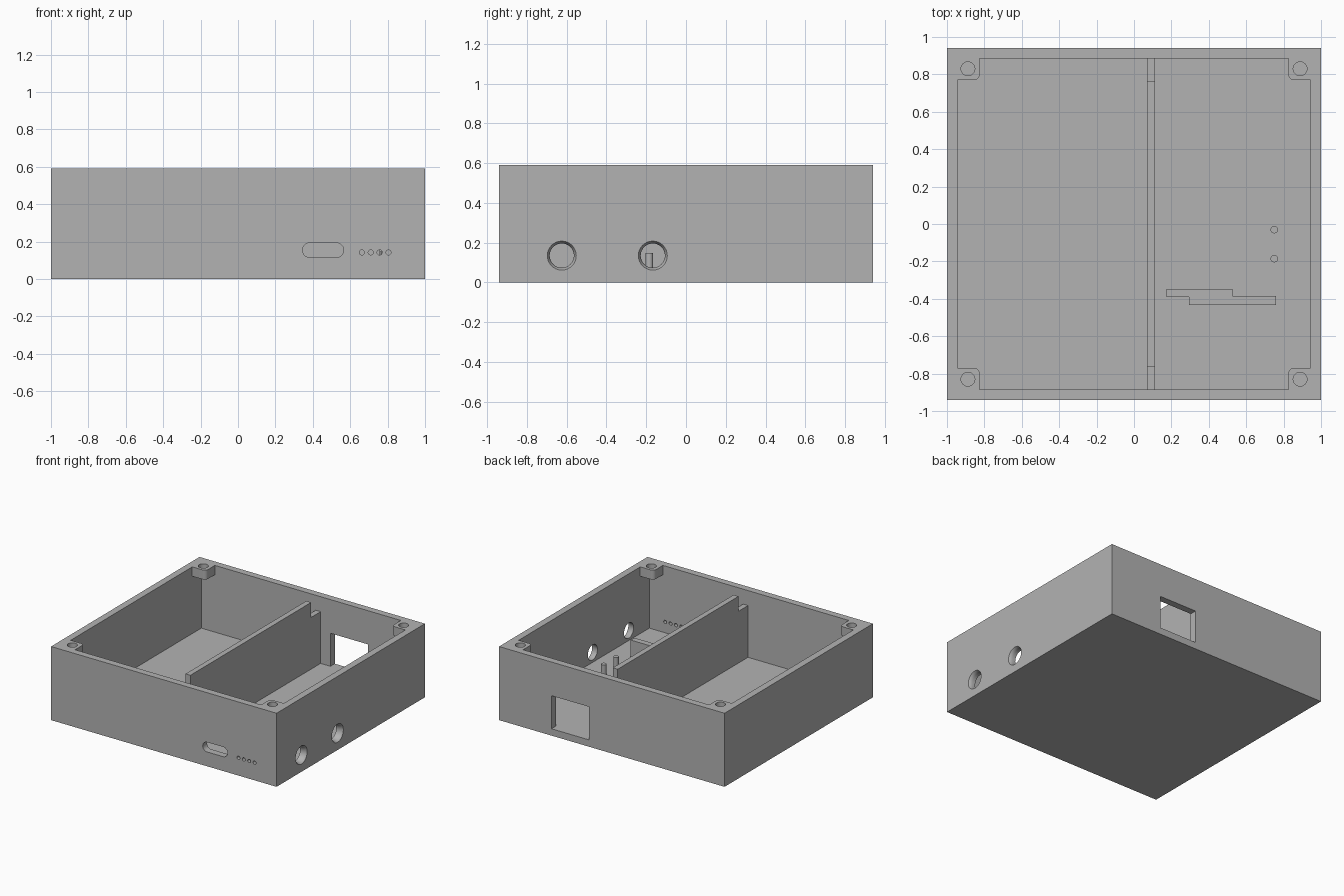
import bpy, bmesh, math
from mathutils import Matrix, Vector

cube = bpy.data.objects.get("Cube")
if cube:
    bpy.data.objects.remove(cube, do_unlink=True)

grey = bpy.data.materials.new("plain_grey")
grey.use_nodes = True
colour = (0.45, 0.45, 0.45, 1)
grey.diffuse_color = colour
grey.node_tree.nodes["Principled BSDF"].inputs["Base Color"].default_value = colour

# Main dimensions
W, D, H = 1.0, 0.94, 0.59
WALL = 0.055
IN_X, IN_Y = W - WALL, D - WALL
UP = Matrix.Identity(3)
FRONT = Matrix(((1, 0, 0), (0, 0, -1), (0, 1, 0)))   # profile in x, z; runs towards -y
SIDE = Matrix(((0, 0, 1), (1, 0, 0), (0, 1, 0)))     # profile in y, z; runs towards +x


def loft(name, sections, frame=UP):
    """Closed solid through (height, outline) sections."""
    bm = bmesh.new()
    rings = [[bm.verts.new(frame @ Vector((a, b, h))) for a, b in outline]
             for h, outline in sections]
    n = len(rings[0])
    for low, high in zip(rings, rings[1:]):
        for i in range(n):
            j = (i + 1) % n
            bm.faces.new((low[i], low[j], high[j], high[i]))
    bm.faces.new(rings[0][::-1])
    bm.faces.new(rings[-1])
    bmesh.ops.recalc_face_normals(bm, faces=bm.faces)
    mesh = bpy.data.meshes.new(name)
    bm.to_mesh(mesh)
    bm.free()
    mesh.materials.append(grey)
    ob = bpy.data.objects.new(name, mesh)
    bpy.context.collection.objects.link(ob)
    return ob


def prism(name, outline, h0, h1, frame=UP):
    return loft(name, [(h0, outline), (h1, outline)], frame)


def rect(x0, x1, y0, y1):
    return [(x0, y0), (x1, y0), (x1, y1), (x0, y1)]


def arc(cx, cy, r, start, end, steps):
    angles = [math.radians(start + (end - start) * i / steps) for i in range(steps + 1)]
    return [(cx + r * math.cos(a), cy + r * math.sin(a)) for a in angles]


def circle(cx, cy, r, n=32):
    return arc(cx, cy, r, 0, 360, n)[:-1]


def cut(target, cutter):
    mod = target.modifiers.new("cut", 'BOOLEAN')
    mod.operation = 'DIFFERENCE'
    mod.solver = 'EXACT'
    mod.object = cutter
    bpy.context.view_layer.objects.active = target
    bpy.ops.object.modifier_apply(modifier=mod.name)
    bpy.data.objects.remove(cutter, do_unlink=True)


# Case: outer block, hollowed below and between the corner bosses
case = prism("case", rect(-W, W, -D, D), 0, H)
cut(case, prism("lower_cavity", rect(-IN_X, IN_X, -IN_Y, IN_Y), WALL, 0.515))
corner = [(IN_X, 0.77)] + arc(0.855, 0.80, 0.03, 270, 180, 6) + [(0.825, IN_Y)]
opening = []
for sx, sy in ((1, 1), (-1, 1), (-1, -1), (1, -1)):
    pts = [(sx * x, sy * y) for x, y in corner]
    opening += pts if sx == sy else pts[::-1]
cut(case, prism("upper_cavity", opening, 0.3, 0.7))

# Screw holes in the corner bosses
for sx in (-1, 1):
    for sy in (-1, 1):
        cut(case, prism("screw_hole", circle(sx * 0.888, sy * 0.83, 0.037), 0.4, 0.7))

# Front slot and row of small indicator holes
slot = arc(0.526, 0.154, 0.039, -90, 90, 12) + arc(0.384, 0.154, 0.039, 90, 270, 12)
cut(case, prism("slot_cutter", slot, 0.8, 1.1, FRONT))
for i in range(4):
    cut(case, prism("indicator_cutter", circle(0.662 + i * 0.0475, 0.142, 0.0135, 20), 0.8, 1.1, FRONT))

# Side sockets with a softened outer rim
for y in (-0.625, -0.167):
    steps = ((0.8, 0.061), (0.972, 0.061), (0.988, 0.065), (W, 0.073), (1.1, 0.073))
    cut(case, loft("socket_cutter", [(x, circle(y, 0.135, r)) for x, r in steps], SIDE))

# Rear window, level with the floor
cut(case, prism("window_cutter", rect(0.20, 0.535, 0.8, 1.1), WALL, 0.32))

# Divider wall, lowered at both ends
profile = [(-IN_Y, WALL), (IN_Y, WALL), (IN_Y, 0.47), (0.765, 0.47),
           (0.765, H), (-0.765, H), (-0.765, 0.47), (-IN_Y, 0.47)]
prism("divider", profile, 0.07, 0.113, SIDE)

# Stepped board holder behind the slot
holder = [(0.175, -0.39), (0.295, -0.39), (0.295, -0.432), (0.76, -0.432),
          (0.76, -0.385), (0.527, -0.385), (0.527, -0.347), (0.175, -0.347)]
prism("board_holder", holder, WALL, 0.2)

# Locating pegs
pegs = [prism("peg", circle(0.75, y, 0.02, 24), WALL, 0.147) for y in (-0.03, -0.185)]

# Smooth the round surfaces, keep the edges crisp
bpy.ops.object.select_all(action='DESELECT')
for ob in [case] + pegs:
    ob.select_set(True)
bpy.context.view_layer.objects.active = case
bpy.ops.object.shade_smooth_by_angle(angle=math.radians(30))
